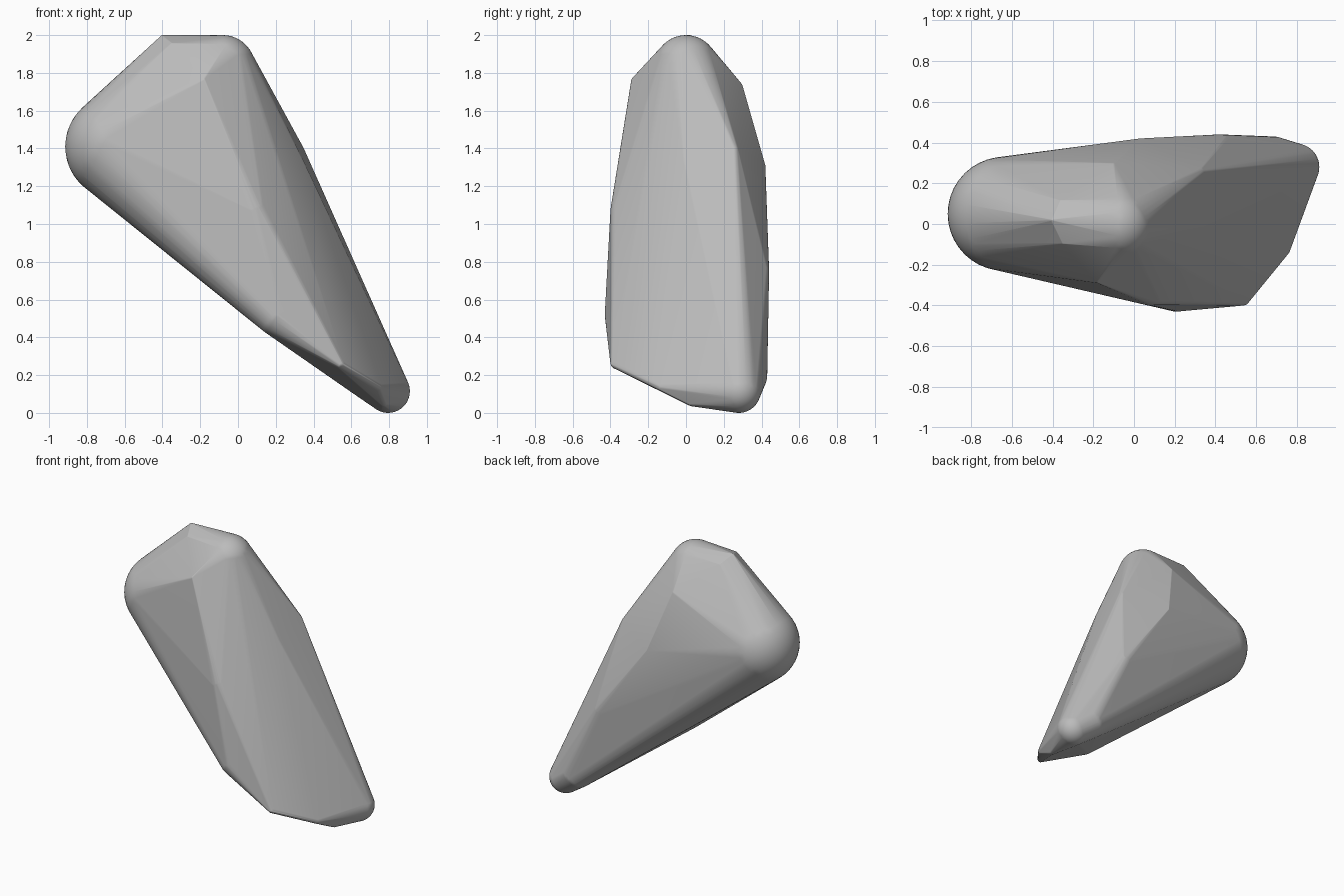
import bpy
import bmesh
from mathutils import Matrix

cube = bpy.data.objects.get("Cube")
if cube:
    bpy.data.objects.remove(cube, do_unlink=True)

# Stone colour
stone = bpy.data.materials.new("stone grey")
stone.use_nodes = True
grey = (0.5, 0.5, 0.5, 1)
stone.diffuse_color = grey
shader = next(n for n in stone.node_tree.nodes if n.type == 'BSDF_PRINCIPLED')
shader.inputs["Base Color"].default_value = grey
shader.inputs["Roughness"].default_value = 0.9

# Worn corners of the rock: x, y, z and rounding radius
corners = [
    (-0.08, 0, 1.83, 0.17),         # crown
    (-0.40, 0.02, 1.99, 0.01),      # crown rim
    (-0.35, -0.09, 1.95, 0.01),
    (-0.36, 0.11, 1.94, 0.01),
    (-0.18, -0.27, 1.76, 0.02),     # shoulders
    (-0.10, 0.28, 1.73, 0.02),
    (0.32, 0.25, 1.39, 0.03),       # back ridge
    (0.03, 0.41, 1.31, 0.01),
    (0.42, 0.36, 0.75, 0.08),
    (-0.635, 0.05, 1.41, 0.28),     # blunt nose
    (0.32, 0.00, 1.32, 0.03),       # side bulge
    (0.26, -0.17, 1.18, 0.03),
    (0.08, -0.31, 1.07, 0.09),      # front bulge
    (0.21, -0.315, 0.52, 0.115),
    (0.54, -0.375, 0.26, 0.025),    # foot edge
    (0.74, -0.13, 0.14, 0.025),
    (0.77, 0.03, 0.06, 0.025),
    (0.795, 0.28, 0.115, 0.115),    # foot tip
    (0.68, 0.31, 0.20, 0.12),
]

# Wrap one skin around all the rounded corners
bm = bmesh.new()
for x, y, z, r in corners:
    bmesh.ops.create_icosphere(bm, subdivisions=4 if r > 0.05 else 2, radius=r,
                               matrix=Matrix.Translation((x, y, z)))
bmesh.ops.delete(bm, geom=bm.faces[:] + bm.edges[:], context='EDGES_FACES')
bmesh.ops.convex_hull(bm, input=bm.verts[:], use_existing_faces=False)
loose = [v for v in bm.verts if not v.link_faces]
bmesh.ops.delete(bm, geom=loose, context='VERTS')
bmesh.ops.remove_doubles(bm, verts=bm.verts[:], dist=0.002)
bmesh.ops.recalc_face_normals(bm, faces=bm.faces[:])

mesh = bpy.data.meshes.new("rock")
bm.to_mesh(mesh)
bm.free()
mesh.materials.append(stone)
rock = bpy.data.objects.new("rock", mesh)
bpy.context.collection.objects.link(rock)

# Soft shading that stays flat across the broad faces
bpy.ops.object.select_all(action='DESELECT')
rock.select_set(True)
bpy.context.view_layer.objects.active = rock
bpy.ops.object.shade_smooth_by_angle(angle=0.6)
weighted = rock.modifiers.new("weighted_normals", 'WEIGHTED_NORMAL')
weighted.keep_sharp = True
